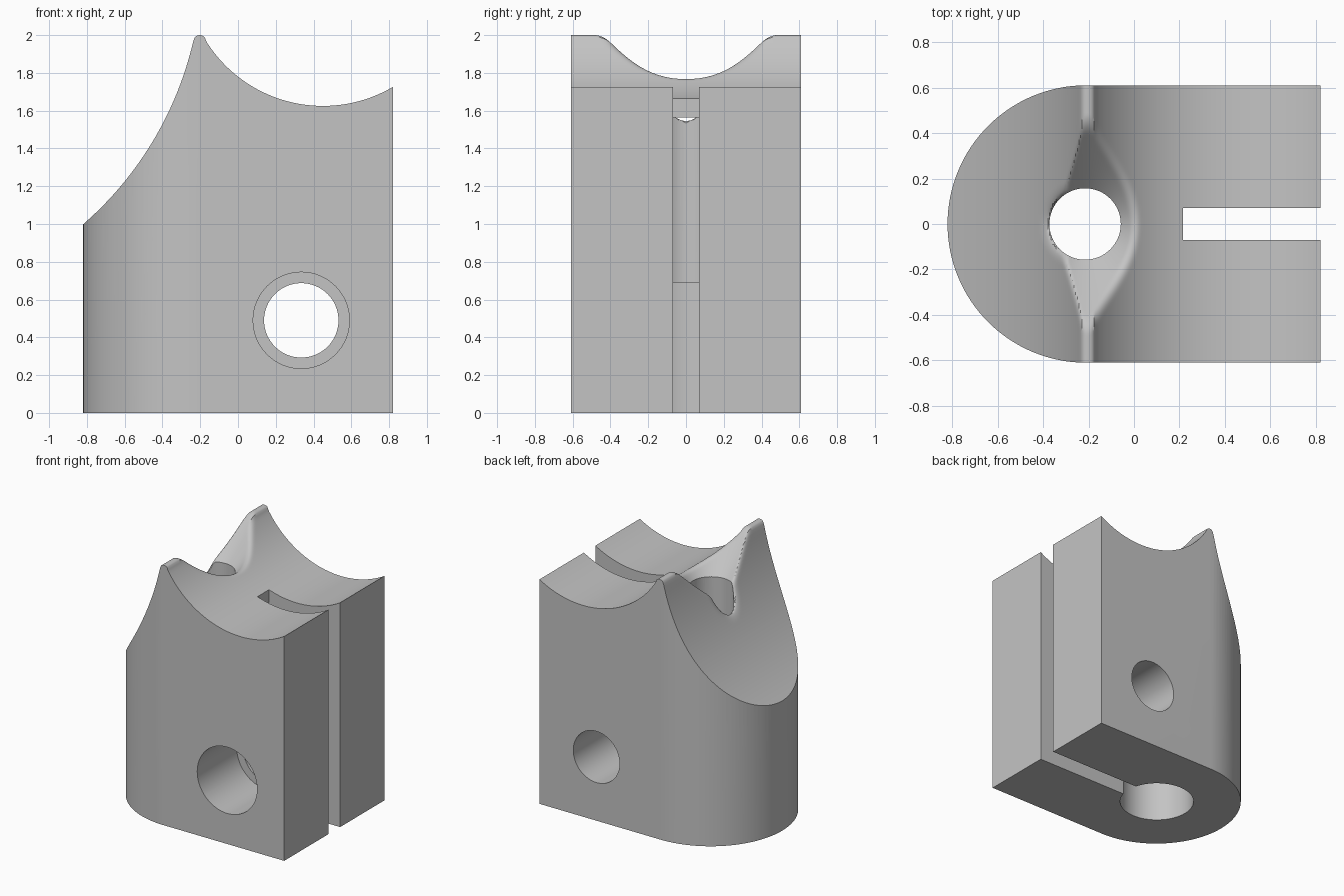
import bpy, bmesh, math
from mathutils import Matrix, Vector

if "Cube" in bpy.data.objects:
    bpy.data.objects.remove(bpy.data.objects["Cube"])

BORE_X, BORE_R = -0.215, 0.157
HALF = 0.61


def to_object(bm, name):
    bmesh.ops.recalc_face_normals(bm, faces=bm.faces)
    mesh = bpy.data.meshes.new(name)
    bm.to_mesh(mesh)
    bm.free()
    obj = bpy.data.objects.new(name, mesh)
    bpy.context.collection.objects.link(obj)
    return obj


def prism(name, points, offset):
    """Extrude a closed outline of 3D points by an offset."""
    bm = bmesh.new()
    face = bm.faces.new([bm.verts.new(p) for p in points])
    new = bmesh.ops.extrude_face_region(bm, geom=[face])["geom"]
    verts = [g for g in new if isinstance(g, bmesh.types.BMVert)]
    bmesh.ops.translate(bm, verts=verts, vec=offset)
    return to_object(bm, name)


def cylinder(name, radius, start, end):
    start, end = Vector(start), Vector(end)
    axis = end - start
    matrix = Matrix.Translation((start + end) / 2) @ axis.to_track_quat("Z", "Y").to_matrix().to_4x4()
    bm = bmesh.new()
    bmesh.ops.create_cone(bm, cap_ends=True, segments=64, radius1=radius, radius2=radius,
                          depth=axis.length, matrix=matrix)
    return to_object(bm, name)


def combine(obj, cutter, operation="DIFFERENCE"):
    mod = obj.modifiers.new(cutter.name, "BOOLEAN")
    mod.object, mod.operation, mod.solver = cutter, operation, "EXACT"
    bpy.context.view_layer.objects.active = obj
    bpy.ops.object.modifier_apply(modifier=mod.name)
    bpy.data.objects.remove(cutter)


def profile(x):
    """Two concave saddles meeting in a rounded ridge."""
    if x < -0.235:
        return 2.38 - math.sqrt(1.83 ** 2 - (x + 2.02) ** 2)
    if x > -0.17:
        return 2.355 - math.sqrt(0.73 ** 2 - (x - 0.45) ** 2)
    t = (x + 0.2025) / 0.0325
    return 1.972 + 0.028 * math.sqrt(max(0, 1 - t * t))


def top_height(x, y):
    """Saddles with a filleted conical countersink around the bore."""
    r = math.hypot(x - BORE_X, y)
    fillet = 0.05
    d = min(max(fillet - (r - BORE_R), 0), fillet)
    a = profile(x) - fillet + math.sqrt(fillet ** 2 - d ** 2)
    b = 1.56 + max(r, BORE_R - 0.02)
    k = 0.045
    h = max(k - abs(a - b), 0) / k
    return min(a, b) - h * h * k / 4


def steps(a, b, n):
    return [a + (b - a) * i / n for i in range(n)]


# Block with the sculpted top
xs = (steps(-0.9, -0.48, 20) + steps(-0.48, -0.235, 34) + steps(-0.235, -0.17, 10)
      + steps(-0.17, 0.1, 28) + steps(0.1, 0.9, 30) + [0.9])
ys = steps(-0.7, -0.5, 3) + steps(-0.5, 0.5, 100) + steps(0.5, 0.7, 3) + [0.7]
bm = bmesh.new()
grid = [[bm.verts.new((x, y, top_height(x, y))) for y in ys] for x in xs]
for i in range(len(xs) - 1):
    for j in range(len(ys) - 1):
        bm.faces.new((grid[i][j], grid[i + 1][j], grid[i + 1][j + 1], grid[i][j + 1]))
rim = ([row[0] for row in grid] + grid[-1][1:] + [row[-1] for row in reversed(grid[:-1])]
       + list(reversed(grid[0][1:-1])))
base = [bm.verts.new((v.co.x, v.co.y, -0.2)) for v in rim]
for i in range(len(rim)):
    j = (i + 1) % len(rim)
    bm.faces.new((rim[i], base[i], base[j], rim[j]))
bm.faces.new(base)
body = to_object(bm, "saddle_block")

# Rounded outline trims the block
arc = [math.radians(90 + 180 * i / 64) for i in range(65)]
outline = [(-0.21 + HALF * math.cos(a), HALF * math.sin(a), 0) for a in arc]
outline += [(0.82, -HALF, 0), (0.82, HALF, 0)]
combine(body, prism("outline", outline, (0, 0, 2.5)), "INTERSECT")

# Vertical bore with a wider lower end
combine(body, cylinder("bore", BORE_R, (BORE_X, 0, -0.3), (BORE_X, 0, 2.5)))
combine(body, cylinder("lower_bore", 0.265, (BORE_X, 0, -0.3), (BORE_X, 0, 0.69)))

# Clamping slot, reaching the bore below its roof
slot = [(BORE_X, -0.3), (1, -0.3), (1, 2.5), (0.215, 2.5), (0.215, 1.565), (BORE_X, 1.565)]
combine(body, prism("slot", [(x, -0.07, z) for x, z in slot], (0, 0.14, 0)))

# Cross hole with a front counterbore
combine(body, cylinder("cross_hole", 0.197, (0.335, -1, 0.49), (0.335, 1, 0.49)))
combine(body, cylinder("counterbore", 0.255, (0.335, -1, 0.49), (0.335, -0.13, 0.49)))

# Plain grey finish
grey = bpy.data.materials.new("light_grey")
grey.use_nodes = True
color = (0.55, 0.55, 0.55, 1)
grey.diffuse_color = color
grey.node_tree.nodes["Principled BSDF"].inputs["Base Color"].default_value = color
body.data.materials.clear()
body.data.materials.append(grey)

bpy.ops.object.select_all(action="DESELECT")
body.select_set(True)
bpy.context.view_layer.objects.active = body
bpy.ops.object.shade_smooth_by_angle(angle=math.radians(30))
